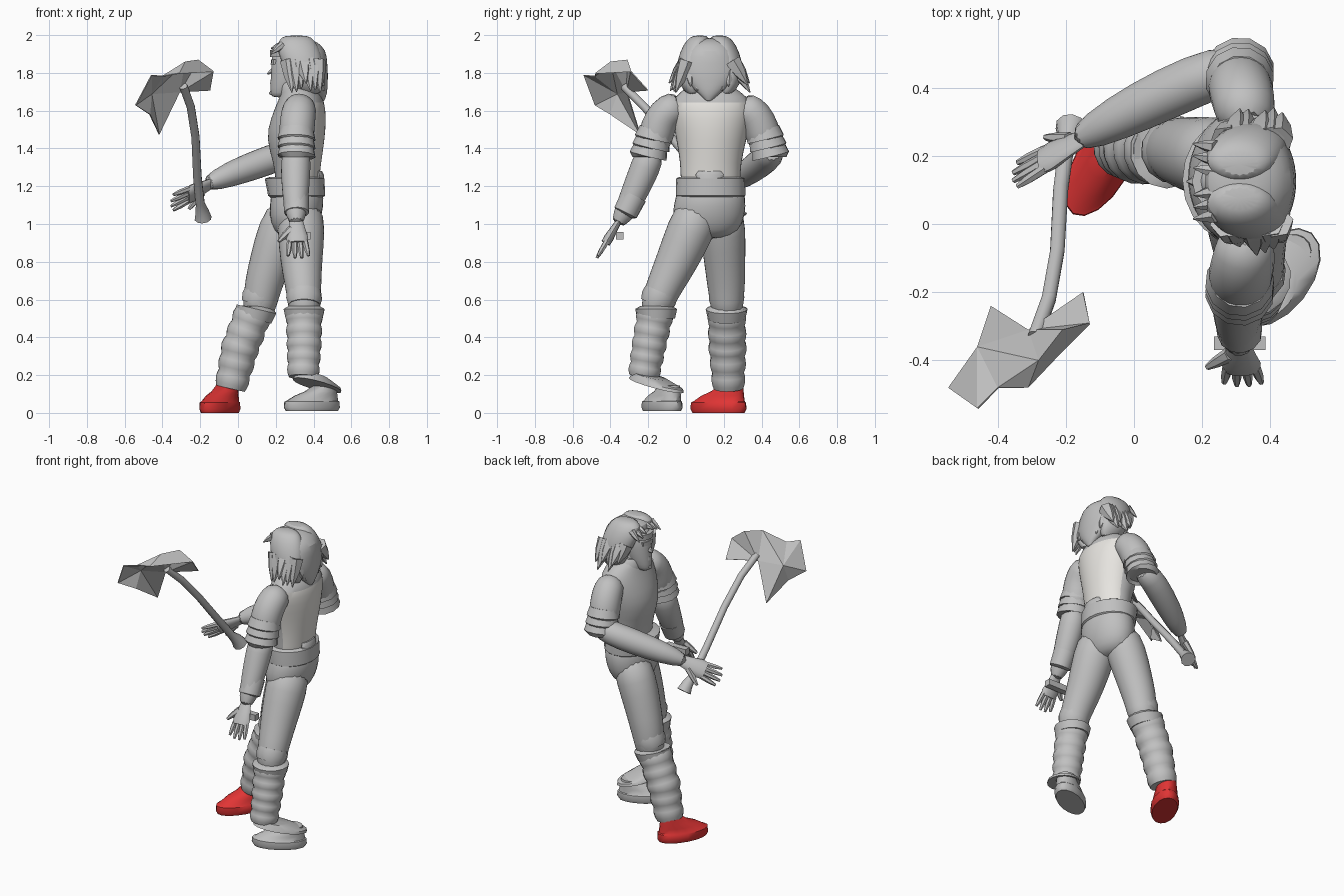
import bpy, bmesh, random
from math import sin, cos, pi, radians
from mathutils import Vector, Euler

random.seed(4)
cube = bpy.data.objects.get("Cube")
if cube:
    bpy.data.objects.remove(cube, do_unlink=True)


def material(name, colour):
    mat = bpy.data.materials.new(name)
    mat.use_nodes = True
    mat.diffuse_color = (*colour, 1)
    mat.node_tree.nodes["Principled BSDF"].inputs["Base Color"].default_value = (*colour, 1)
    return mat


GRAY = material("plain gray", (.53, .53, .53))
IVORY = material("ivory", (.92, .9, .86))
RED = material("shoe red", (.75, .035, .035))


def finish(name, bm, mats, smooth=True, subdivide=0, rule=None):
    """Turn a bmesh into a shaded object."""
    bmesh.ops.recalc_face_normals(bm, faces=bm.faces)
    bm.normal_update()
    if rule:
        for face in bm.faces:
            face.material_index = int(rule(face))
    mesh = bpy.data.meshes.new(name)
    bm.to_mesh(mesh)
    bm.free()
    for mat in mats:
        mesh.materials.append(mat)
    obj = bpy.data.objects.new(name, mesh)
    bpy.context.collection.objects.link(obj)
    if subdivide:
        obj.modifiers.new("smooth form", "SUBSURF").levels = subdivide
        obj.modifiers["smooth form"].render_levels = subdivide
    if smooth:
        bpy.ops.object.select_all(action="DESELECT")
        obj.select_set(True)
        bpy.context.view_layer.objects.active = obj
        bpy.ops.object.shade_smooth_by_angle(angle=radians(40))
    return obj


def skin(name, rings, mats=(GRAY,), **options):
    """Bridge rings of points and cap both ends."""
    bm = bmesh.new()
    loops = [[bm.verts.new(p) for p in ring] for ring in rings]
    for low, high in zip(loops, loops[1:]):
        for i in range(len(low)):
            j = (i + 1) % len(low)
            bm.faces.new((low[i], low[j], high[j], high[i]))
    bm.faces.new(loops[0])
    bm.faces.new(loops[-1])
    return finish(name, bm, mats, **options)


def loft(name, rows, sides=16, place=(0, 0, 0), turn=(0, 0, 0), **options):
    """Stack ellipses given as height, centre x, centre y, half depth, half width."""
    rot, place = Euler(turn).to_matrix(), Vector(place)
    angles = [2 * pi * i / sides for i in range(sides)]
    rings = [[rot @ Vector((x + a * cos(t), y + b * sin(t), z)) + place for t in angles]
             for z, x, y, a, b in rows]
    return skin(name, rings, **options)


def tube(name, path, sides=12, across=(1, .2, .1), flat=1, **options):
    """Sweep a ring along points given as x, y, z, radius."""
    points = [Vector(p[:3]) for p in path]
    across, rings = Vector(across), []
    for i, (point, item) in enumerate(zip(points, path)):
        tangent = (points[min(i + 1, len(path) - 1)] - points[max(i - 1, 0)]).normalized()
        across = (across - tangent * across.dot(tangent)).normalized()
        up = tangent.cross(across) * flat
        rings.append([point + item[3] * (across * cos(2 * pi * k / sides) + up * sin(2 * pi * k / sides))
                      for k in range(sides)])
    return skin(name, rings, **options)


def spike(name, base, tip, radius):
    middle = (Vector(base) + Vector(tip)) / 2
    return tube(name, [(*base, radius), (*middle, radius * .7), (*tip, .003)], sides=6)


def hand(name, wrist, tip, side, thumb):
    """Flat palm, four spread fingers and a thumb."""
    wrist, side = Vector(wrist), Vector(side).normalized()
    reach = Vector(tip) - wrist
    path = [(*(wrist + reach * f), r) for f, r in ((-.1, .034), (.15, .045), (.4, .058), (.55, .054))]
    tube(name + "_palm", path, across=side, flat=.45)
    for i in range(4):
        offset = side * (i - 1.5)
        start, end = wrist + reach * .5 + offset * .027, wrist + reach * (1 - .06 * abs(i - 1.5)) + offset * .036
        tube(f"{name}_finger_{i + 1}", [(*start, .016), (*start.lerp(end, .6), .014), (*end, .008)], sides=6)
    start, end = wrist + reach * .15 + side * thumb * .03, wrist + reach * .5 + side * thumb * .1
    tube(name + "_thumb", [(*start, .022), (*start.lerp(end, .6), .017), (*end, .009)], sides=6)


def padded_leg(name, stations):
    """Lower leg wrapping with bulging rolls."""
    path, rolls = [], 5
    for k in range(rolls * 4 + 1):
        f = k / (rolls * 4) * (len(stations) - 1)
        i = min(int(f), len(stations) - 2)
        a, b = Vector(stations[i]), Vector(stations[i + 1])
        p = a.lerp(b, f - i)
        p[3] *= .93 + .1 * abs(sin(pi * k / 4))
        path.append(p)
    tube(name, path, sides=16)


# Torso with a pale back panel
torso_rows = [(1.12, .31, .13, .11, .15), (1.22, .315, .13, .115, .16), (1.32, .315, .13, .125, .16),
              (1.45, .303, .135, .158, .188), (1.56, .32, .135, .148, .21), (1.65, .335, .135, .125, .215),
              (1.7, .33, .13, .1, .16), (1.75, .31, .127, .07, .09)]
loft("torso", torso_rows, sides=24, mats=(GRAY, IVORY), subdivide=1,
     rule=lambda f: f.normal.x > .22 and 1.2 < f.calc_center_median().z < 1.66)
loft("neck", [(1.66, .31, .125, .08, .075), (1.8, .28, .125, .065, .065)])
loft("collar", [(1.69, .32, .128, .1, .125), (1.73, .31, .127, .095, .105), (1.75, .3, .127, .08, .085)])

# Hips, waistband and its back loop
loft("hips", [(.92, .3, .125, .06, .08), (.96, .3, .115, .115, .17), (1.05, .305, .12, .145, .2),
              (1.14, .315, .13, .145, .19), (1.22, .31, .13, .13, .17)], subdivide=1)
loft("waistband", [(1.13, .31, .13, .125, .165), (1.15, .31, .13, .151, .184), (1.18, .307, .13, .153, .184),
                   (1.24, .3, .13, .158, .182), (1.25, .305, .13, .135, .165)], sides=20)
loft("belt_loop", [(1.2, .43, .125, .025, .06), (1.26, .43, .125, .025, .075), (1.28, .425, .125, .02, .06)], sides=8)

# Legs and padded wrappings
tube("right_thigh", [(.285, .19, 1.1, .11), (.225, .195, .97, .125), (.17, .205, .8, .111),
                     (.135, .213, .68, .103), (.12, .215, .6, .092), (.1, .22, .5, .085)], sides=16, subdivide=1)
tube("left_thigh", [(.33, .08, 1.1, .12), (.335, .025, .97, .13), (.335, -.05, .8, .113),
                    (.345, -.11, .68, .099), (.35, -.145, .6, .09), (.35, -.17, .5, .08)], sides=16, subdivide=1)
padded_leg("right_wrapping", [(.085, .215, .54, .1), (.01, .22, .34, .1), (-.04, .225, .13, .085)])
padded_leg("left_wrapping", [(.35, -.16, .54, .098), (.35, -.195, .36, .092), (.345, -.225, .19, .083)])
for side, x, y, lean in (("right", .082, .215, -.015), ("left", .35, -.158, 0)):
    tube(side + "_knee_cuff", [(x, y, .5, .1), (x - lean, y, .55, .111), (x - lean, y, .565, .085)], sides=14)
for side, x, y, drift, rise in (("right", .112, .215, .012, 0), ("left", .35, -.145, 0, .015)):
    tube(side + "_knee_roll", [(x - drift, y - rise, .57, .085), (x, y, .605, .096), (x + drift, y + rise, .64, .092)])

# Shoes
shoe_rows = [(0, 0, 0, .155, .074), (.02, 0, 0, .166, .082), (.055, 0, 0, .163, .08), (.06, -.003, 0, .153, .075),
             (.09, -.025, 0, .125, .07), (.115, -.055, 0, .092, .063), (.15, -.078, 0, .062, .056)]
loft("right_shoe", shoe_rows, place=(-.096, .172, 0), turn=(0, 0, radians(240)), mats=(RED,))
loft("left_shoe", [(z * .9 + .01, x, y, a, b) for z, x, y, a, b in shoe_rows],
     place=(.391, -.127, 0), turn=(0, 0, radians(210)))
loft("left_shoe_flap", [(-.01, 0, 0, .172, .1), (.006, 0, 0, .165, .095), (.03, -.05, 0, .1, .075)],
     place=(.42, -.155, .155), turn=(0, radians(14), radians(52)))

# Arms
tube("left_upper_arm", [(.33, -.02, 1.63, .08), (.325, -.085, 1.61, .095), (.315, -.135, 1.55, .098),
                        (.31, -.16, 1.47, .098), (.31, -.185, 1.38, .085)], subdivide=1)
tube("left_forearm", [(.31, -.18, 1.4, .08), (.305, -.215, 1.3, .083), (.305, -.258, 1.2, .077),
                      (.305, -.308, 1.09, .066), (.31, -.37, .99, .04)], subdivide=1)
tube("right_upper_arm", [(.33, .28, 1.63, .08), (.325, .345, 1.6, .095), (.315, .385, 1.54, .098),
                         (.31, .41, 1.47, .098), (.3, .435, 1.39, .085)], subdivide=1)
tube("right_forearm", [(.33, .455, 1.39, .06), (.25, .45, 1.37, .08), (.1, .385, 1.315, .08),
                       (-.05, .31, 1.26, .07), (-.18, .24, 1.205, .042)], subdivide=1)
for side, sign, reach in (("left", -1, .293), ("right", 1, .272)):
    for i in range(3):
        y, z = .135 + sign * (reach + .014 * i), 1.5 - .045 * i
        tube(f"{side}_arm_plate_{i + 1}", [(.312, y, z, .09), (.31, y + sign * .014, z - .05, .102),
                                           (.31, y + sign * .014, z - .055, .085)])
tube("left_bracer", [(.307, -.275, 1.15, .07), (.31, -.32, 1.06, .066), (.31, -.325, 1.05, .045)])
hand("left_hand", (.31, -.365, 1.0), (.32, -.475, .815), (1, 0, 0), -1)
hand("right_hand", (-.16, .245, 1.205), (-.36, .135, 1.105), (0, -.64, .76), -1)
tube("wrist_bar", [(.235, -.35, .938, .028), (.385, -.35, .938, .028)], sides=4, across=(0, 1, 1))

# Head, features and headband
loft("head", [(1.67, .215, .125, .035, .032), (1.69, .235, .125, .065, .05), (1.75, .255, .125, .084, .07),
              (1.83, .265, .125, .09, .08), (1.9, .27, .125, .095, .08), (1.96, .28, .125, .06, .05)], subdivide=1)
spike("nose", (.195, .125, 1.815), (.155, .125, 1.795), .022)
loft("brow", [(1.845, .195, .125, .022, .05), (1.87, .195, .125, .02, .055)], sides=10)
loft("mouth", [(1.745, .19, .125, .02, .028), (1.765, .19, .125, .017, .03)], sides=10)
spike("chin_beard", (.2, .125, 1.7), (.165, .125, 1.69), .03)
loft("headband", [(1.885, .27, .125, .1, .09), (1.92, .275, .125, .105, .095)], sides=14)

# Hair mass tapering to a point down the back, with two crown lobes and loose locks
loft("hair", [(1.985, .31, .125, .05, .06), (1.967, .315, .125, .105, .115), (1.92, .335, .125, .135, .15),
              (1.85, .362, .125, .112, .168), (1.79, .392, .125, .086, .16), (1.74, .415, .125, .06, .115),
              (1.69, .437, .123, .036, .055), (1.645, .447, .12, .008, .008)], sides=20, subdivide=1)
for side in (-1, 1):
    loft("hair_lobe", [(2.0, .31, .125 + side * .05, .06, .035), (1.975, .308, .125 + side * .06, .1, .065),
                       (1.91, .325, .125 + side * .08, .118, .08), (1.82, .35, .125 + side * .11, .105, .072),
                       (1.74, .365, .125 + side * .11, .085, .055), (1.68, .385, .125 + side * .085, .05, .03)],
         subdivide=1)
    for i in range(7):
        x = .27 + .025 * i
        spike("side_lock", (x, .125 + side * .12, 1.86),
              (x + .015, .125 + side * random.uniform(.17, .22), random.uniform(1.69, .07 + 1.69)), .048)
    for i in range(3):
        y = .125 + side * (.03 + .035 * i)
        spike("back_lock", (.42, y, 1.8), (.455, y, 1.68 + .025 * i), .035)
        spike("fringe", (.24, y, 1.95), (.175, y + side * .01, 1.93 - .015 * i), .022)

# Axe handle and its thin folded blade
tube("axe_handle", [(-.185, .285, 1.03, .046), (-.19, .26, 1.065, .036), (-.2, .215, 1.11, .024),
                    (-.215, .1, 1.25, .023), (-.225, -.08, 1.46, .022), (-.25, -.22, 1.62, .022),
                    (-.29, -.33, 1.73, .022)], sides=10)
corners = dict(socket=(-.31, -.31, 1.7), heel=(-.15, -.2, 1.71), outer=(-.13, -.29, 1.81), crest=(-.21, -.31, 1.87),
               ridge=(-.28, -.4, 1.86), edge=(-.31, -.48, 1.8), notch=(-.4, -.48, 1.785), horn=(-.46, -.54, 1.79),
               point=(-.545, -.48, 1.63), bend=(-.47, -.4, 1.58), shoulder=(-.46, -.36, 1.69), barb=(-.42, -.24, 1.475))
panels = ("socket heel outer", "socket outer crest", "socket crest ridge", "socket ridge shoulder",
          "outer edge ridge crest", "ridge edge notch", "ridge notch shoulder", "shoulder notch horn",
          "shoulder horn point", "shoulder point bend", "socket shoulder barb", "shoulder bend barb")
bm = bmesh.new()
verts = {key: bm.verts.new(place) for key, place in corners.items()}
for panel in panels:
    bm.faces.new([verts[key] for key in panel.split()])
blade = finish("axe_blade", bm, (GRAY,), smooth=False)
blade.modifiers.new("thickness", "SOLIDIFY").thickness = .006
